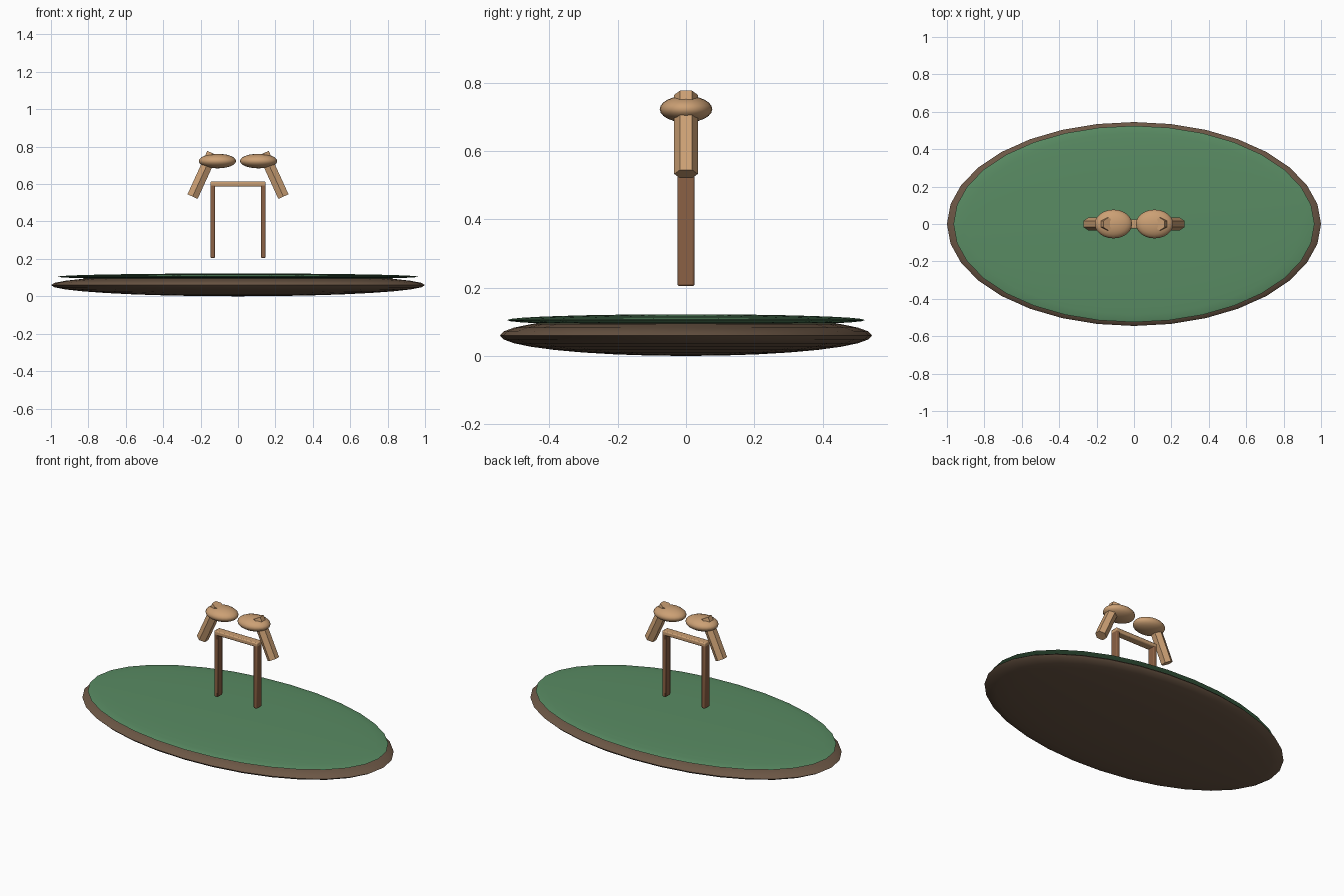
import bpy, math
from mathutils import Vector

if "Cube" in bpy.data.objects:
    bpy.data.objects.remove(bpy.data.objects["Cube"])


def material(name, color):
    m = bpy.data.materials.new(name)
    m.diffuse_color = (*color, 1)
    m.use_nodes = True
    m.node_tree.nodes["Principled BSDF"].inputs["Base Color"].default_value = m.diffuse_color
    return m


EARTH = material("earth brown", (0.15, 0.095, 0.06))
GRASS = material("grass green", (0.10, 0.26, 0.125))
WOOD = material("dark wood", (0.26, 0.12, 0.058))
TAN = material("tan", (0.60, 0.35, 0.175))


def finish(name, mat, angle):
    ob = bpy.context.object
    ob.name = name
    ob.data.materials.append(mat)
    bpy.ops.object.transform_apply(location=False, rotation=True, scale=True)
    bpy.ops.object.shade_smooth_by_angle(angle=math.radians(angle))
    return ob


def ellipsoid(name, center, radii, mat, segments, rings):
    bpy.ops.mesh.primitive_uv_sphere_add(segments=segments, ring_count=rings, location=center)
    bpy.context.object.scale = radii
    return finish(name, mat, 60)


def bar(name, center, size, mat):
    bpy.ops.mesh.primitive_cube_add(size=1, location=center)
    bpy.context.object.scale = size
    ob = finish(name, mat, 35)
    bevel = ob.modifiers.new("soft edges", 'BEVEL')
    bevel.width = 0.006
    bevel.segments = 2


def rod(name, start, end, radius, mat):
    a, b = Vector(start), Vector(end)
    bpy.ops.mesh.primitive_cylinder_add(vertices=6, radius=radius, depth=(b - a).length,
                                        location=(a + b) / 2)
    # tilt about y only, keeping two corners of the hexagon on the y axis
    d = b - a
    bpy.context.object.rotation_euler = (0, math.atan2(d.x, d.z), 0)
    finish(name, mat, 30)


# Oval ground: earth lens with a thin grass layer on top
ellipsoid("ground", (0, 0, 0.06), (1.0, 0.545, 0.06), EARTH, 32, 16)
ellipsoid("grass_layer", (0, 0, 0.105), (0.965, 0.525, 0.017), GRASS, 32, 16)

# Frame: crossbar on two posts
bar("crossbar", (0, 0, 0.60), (0.296, 0.05, 0.027), TAN)
for side, s in (("left", -1), ("right", 1)):
    bar(side + "_post", (s * 0.135, 0, 0.402), (0.025, 0.05, 0.395), WOOD)
    # Flattened pads with slanted struts passing through them
    ellipsoid(side + "_pad", (s * 0.11, 0, 0.723), (0.1, 0.077, 0.039), TAN, 24, 12)
    rod(side + "_strut", (s * 0.243, 0, 0.533), (s * 0.137, 0, 0.765), 0.0345, TAN)
